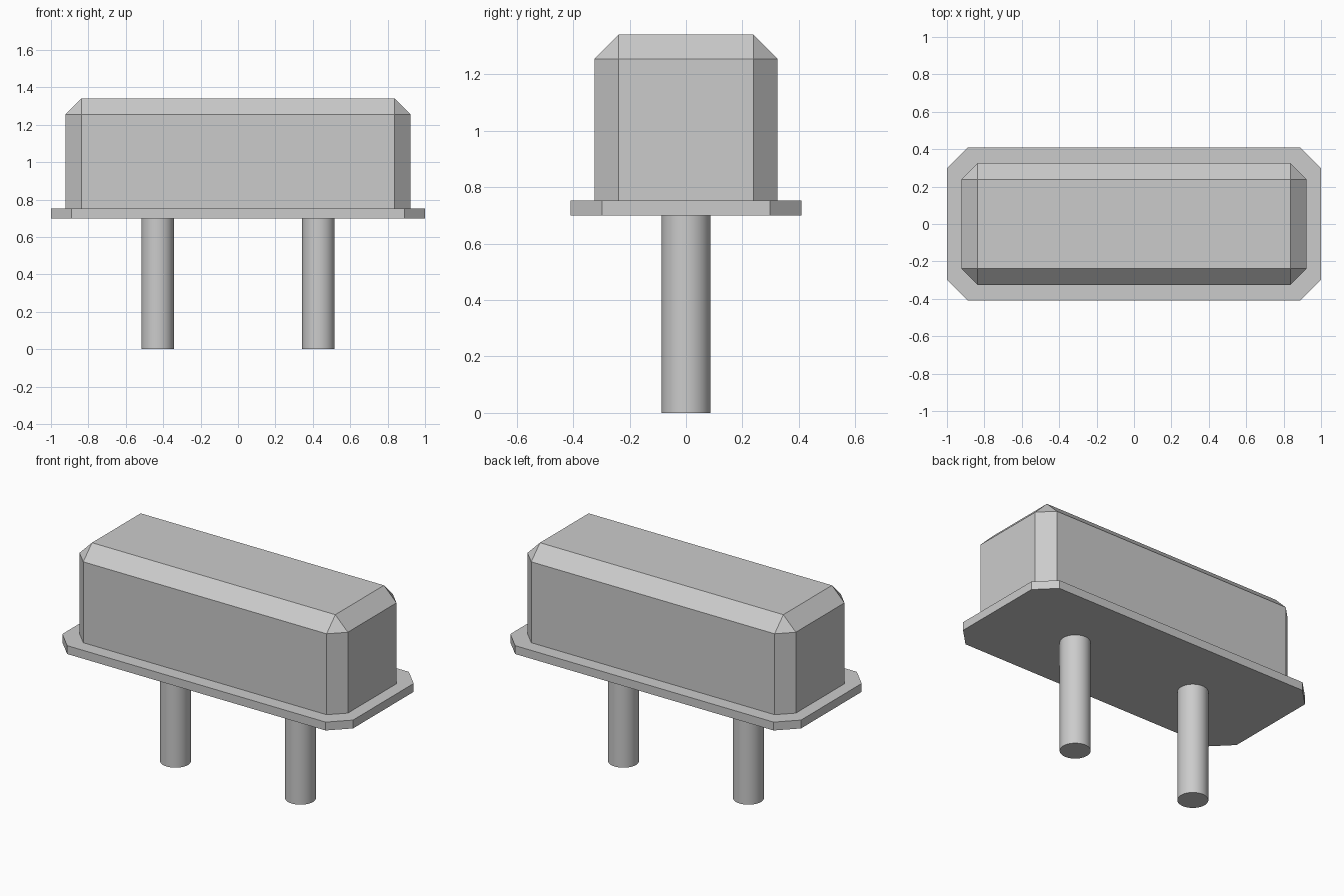
import bpy
import bmesh
import math
from mathutils import Matrix

cube = bpy.data.objects.get("Cube")
if cube:
    bpy.data.objects.remove(cube, do_unlink=True)

metal = bpy.data.materials.new("grey_metal")
metal.use_nodes = True
GREY = (0.6, 0.6, 0.6, 1.0)
metal.diffuse_color = GREY
metal.node_tree.nodes["Principled BSDF"].inputs["Base Color"].default_value = GREY


def add_object(name, bm):
    """Turn a bmesh into a named object with the metal material."""
    bmesh.ops.recalc_face_normals(bm, faces=bm.faces)
    mesh = bpy.data.meshes.new(name)
    bm.to_mesh(mesh)
    bm.free()
    mesh.materials.append(metal)
    obj = bpy.data.objects.new(name, mesh)
    bpy.context.collection.objects.link(obj)
    return obj


def chamfered_box(name, half_x, half_y, bottom, top, cut, cut_top):
    """Box with chamfered upright edges, and top edges if wanted."""
    bm = bmesh.new()
    size = Matrix.Diagonal((2 * half_x, 2 * half_y, top - bottom, 1))
    place = Matrix.Translation((0, 0, (top + bottom) / 2))
    bmesh.ops.create_cube(bm, size=1, matrix=place @ size)

    def chosen(edge):
        a, b = (v.co.z for v in edge.verts)
        upright = abs(a - b) > 0.01
        return upright or (cut_top and min(a, b) > top - 0.01)

    bmesh.ops.bevel(bm, geom=[e for e in bm.edges if chosen(e)], offset=cut,
                    offset_type='OFFSET', segments=1, profile=0.5, affect='EDGES')
    return add_object(name, bm)


def pin(name, x, radius, height):
    """Round lead standing on the ground."""
    bm = bmesh.new()
    bmesh.ops.create_cone(bm, cap_ends=True, segments=32, radius1=radius,
                          radius2=radius, depth=height,
                          matrix=Matrix.Translation((x, 0, height / 2)))
    obj = add_object(name, bm)
    bpy.ops.object.select_all(action='DESELECT')
    obj.select_set(True)
    bpy.context.view_layer.objects.active = obj
    bpy.ops.object.shade_smooth_by_angle(angle=math.radians(30))


# Can and its base flange
chamfered_box("can", 0.923, 0.325, 0.752, 1.341, 0.086, True)
chamfered_box("base_flange", 1.0, 0.409, 0.70, 0.752, 0.111, False)

# Two leads
for side, x in (("left", 0.43), ("right", -0.43)):
    pin(side + "_pin", x, 0.087, 0.70)
